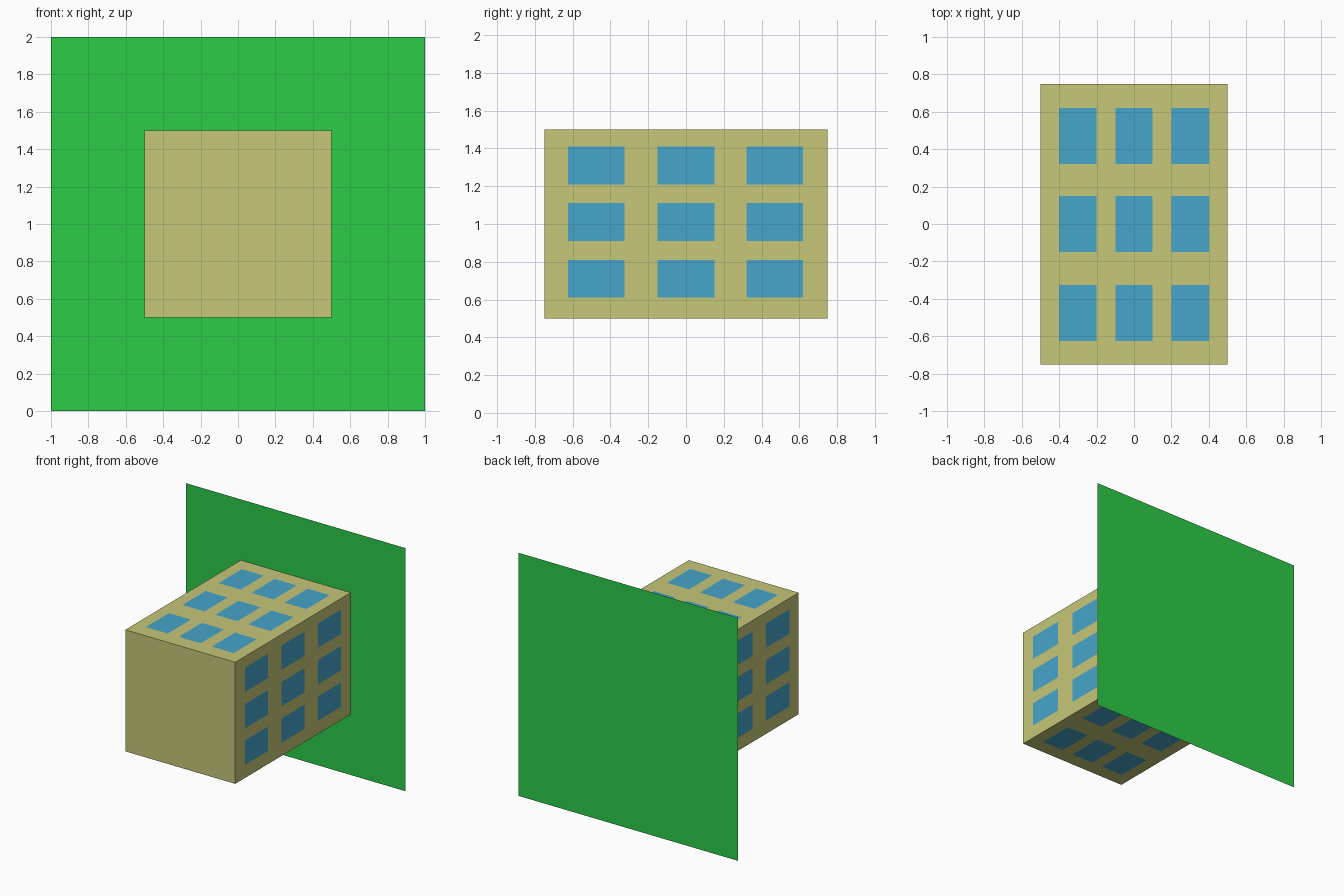
import bpy
import bmesh
from mathutils import Vector

if "Cube" in bpy.data.objects:
    bpy.data.objects.remove(bpy.data.objects["Cube"])


def material(name, rgb):
    m = bpy.data.materials.new(name)
    m.diffuse_color = (*rgb, 1)
    m.use_nodes = True
    m.node_tree.nodes["Principled BSDF"].inputs["Base Color"].default_value = m.diffuse_color
    return m


def mesh_object(name, bm, mat):
    me = bpy.data.meshes.new(name)
    bm.to_mesh(me)
    bm.free()
    me.materials.append(mat)
    ob = bpy.data.objects.new(name, me)
    bpy.context.collection.objects.link(ob)
    return ob


def add_quad(bm, centre, u, v):
    """Rectangle spanned by half-vectors u and v; normal along u x v."""
    c, u, v = Vector(centre), Vector(u), Vector(v)
    bm.faces.new([bm.verts.new(p) for p in (c - u - v, c + u - v, c + u + v, c - u + v)])


sand = material("sand", (0.57, 0.57, 0.19))
glass = material("blue_glass", (0.061, 0.376, 0.597))
green = material("green", (0.025, 0.604, 0.065))

# Main block, its back face a hair in front of the backing panel
bm = bmesh.new()
bmesh.ops.create_cube(bm, size=1)
for v in bm.verts:
    v.co = (v.co.x, v.co.y * 1.5, v.co.z + 1)
    if v.co.y > 0:
        v.co.y = 0.749
mesh_object("block", bm, sand)

# Large thin panel at the back
bm = bmesh.new()
add_quad(bm, (0, 0.75, 1), (-1, 0, 0), (0, 0, 1))
mesh_object("back_panel", bm, green)

# 3 x 3 window panes on the sides, top and bottom, just proud of the block
gap = 0.002
rows = (-0.476, 0, 0.47)
for side, s in (("right", 1), ("left", -1)):
    bm = bmesh.new()
    for y in rows:
        for z in (0.71, 1.01, 1.31):
            add_quad(bm, (s * (0.5 + gap), y, z), (0, s * 0.15, 0), (0, 0, 0.1))
    mesh_object(side + "_windows", bm, glass)

for side, s in (("top", 1), ("bottom", -1)):
    bm = bmesh.new()
    for y in rows:
        for x in (-0.3, 0, 0.3):
            add_quad(bm, (x, y, 1 + s * (0.5 + gap)), (s * 0.1, 0, 0), (0, 0.15, 0))
    mesh_object(side + "_windows", bm, glass)
